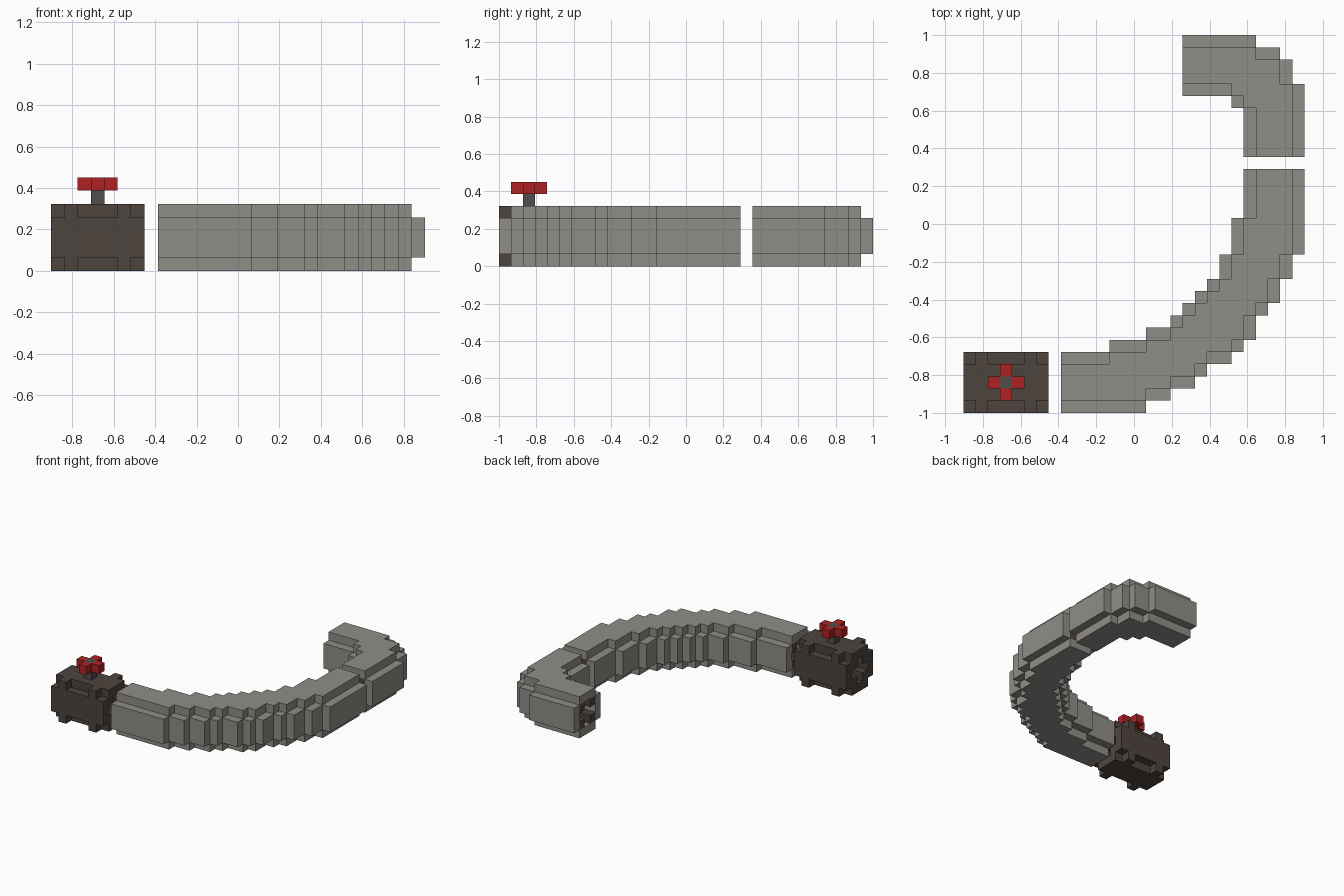
import bpy
import bmesh
from mathutils import Vector

if "Cube" in bpy.data.objects:
    bpy.data.objects.remove(bpy.data.objects["Cube"], do_unlink=True)

UNIT = 2 / 31                       # edge of one block
ORIGIN = Vector((-14, -15.5, 0))    # corner of the block grid
AXES = [Vector((1, 0, 0)), Vector((0, 1, 0)), Vector((0, 0, 1))]


def make_material(name, rgb):
    mat = bpy.data.materials.new(name)
    mat.use_nodes = True
    color = (*rgb, 1)
    mat.diffuse_color = color
    bsdf = mat.node_tree.nodes["Principled BSDF"]
    bsdf.inputs["Base Color"].default_value = color
    bsdf.inputs["Roughness"].default_value = 0.9
    return mat


GREY = make_material("pipe_grey", (0.28, 0.27, 0.245))
BROWN = make_material("dark_brown", (0.075, 0.058, 0.048))
STEEL = make_material("stem_grey", (0.085, 0.075, 0.07))
RED = make_material("handle_red", (0.43, 0.016, 0.017))


def build_blocks(name, blocks):
    """Skin a dictionary of block -> material with outward faces only."""
    bm = bmesh.new()
    mats = list(dict.fromkeys(blocks.values()))
    corners = {}

    def corner(p):
        key = tuple(round(c) for c in p)
        if key not in corners:
            corners[key] = bm.verts.new((ORIGIN + Vector(key)) * UNIT)
        return corners[key]

    for cell, mat in blocks.items():
        base = Vector(cell)
        for n, axis in enumerate(AXES):
            u, v = AXES[(n + 1) % 3], AXES[(n + 2) % 3]
            for side in (0, 1):
                step = axis if side else -axis
                if tuple(round(c) for c in base + step) in blocks:
                    continue
                p = base + axis * side
                ring = [p, p + u, p + u + v, p + v]
                if not side:
                    ring.reverse()
                face = bm.faces.new([corner(q) for q in ring])
                face.material_index = mats.index(mat)
    mesh = bpy.data.meshes.new(name)
    bm.to_mesh(mesh)
    bm.free()
    for mat in mats:
        mesh.materials.append(mat)
    obj = bpy.data.objects.new(name, mesh)
    bpy.context.collection.objects.link(obj)
    return obj


def footprint(first_row, lows, highs):
    return {(i, first_row + r)
            for r, (lo, hi) in enumerate(zip(lows, highs))
            for i in range(lo, hi)}


def erode(cells):
    return {(i, j) for i, j in cells
            if {(i + 1, j), (i - 1, j), (i, j + 1), (i, j - 1)} <= cells}


def tube(plan, keep, shell, lining):
    """Rounded hollow tube: chamfered outside, plus-shaped bore."""
    inner = erode(plan)
    core = erode(inner)
    blocks = {}
    for i, j in plan:
        if not keep(i, j):
            continue
        for z in range(5):
            if z in (0, 4):
                if (i, j) in inner:
                    blocks[i, j, z] = shell
            elif (i, j) not in inner:
                blocks[i, j, z] = shell
            elif z != 2 and (i, j) not in core:
                blocks[i, j, z] = lining
    return blocks


# Long curved pipe; the plan overruns the open ends, then is trimmed
lows = [6] * 5 + [12, 15, 17, 18, 19, 20, 21, 21, 22, 22, 22] + [23] * 6
highs = [15, 17, 19, 20, 22, 23, 24, 24, 25, 26, 26, 27, 27] + [28] * 9
build_blocks("curved_pipe", tube(footprint(0, lows, highs),
                                 lambda i, j: i >= 8 and j < 20, GREY, BROWN))

# Elbow pipe
lows = [23] * 6 + [22] + [16] * 5
highs = [28] * 8 + [27, 27, 26, 24]
build_blocks("elbow_pipe", tube(footprint(19, lows, highs),
                                lambda i, j: i >= 18 and j >= 21, GREY, BROWN))

# Valve body with two square flanges
valve = tube(footprint(0, [-2] * 5, [9] * 5),
             lambda i, j: 0 <= i < 7, BROWN, BROWN)
for i in (1, 5):
    for j in (0, 4):
        for z in (0, 4):
            valve[i, j, z] = BROWN
build_blocks("valve_body", valve)

# Stem and cross-shaped handle
build_blocks("valve_stem", {(3, 2, z): STEEL for z in (5, 6)})
for name, dx, dy in (("left", 1, 0), ("right", -1, 0),
                     ("front", 0, -1), ("back", 0, 1)):
    build_blocks("handle_" + name, {(3 + dx, 2 + dy, 6): RED})
